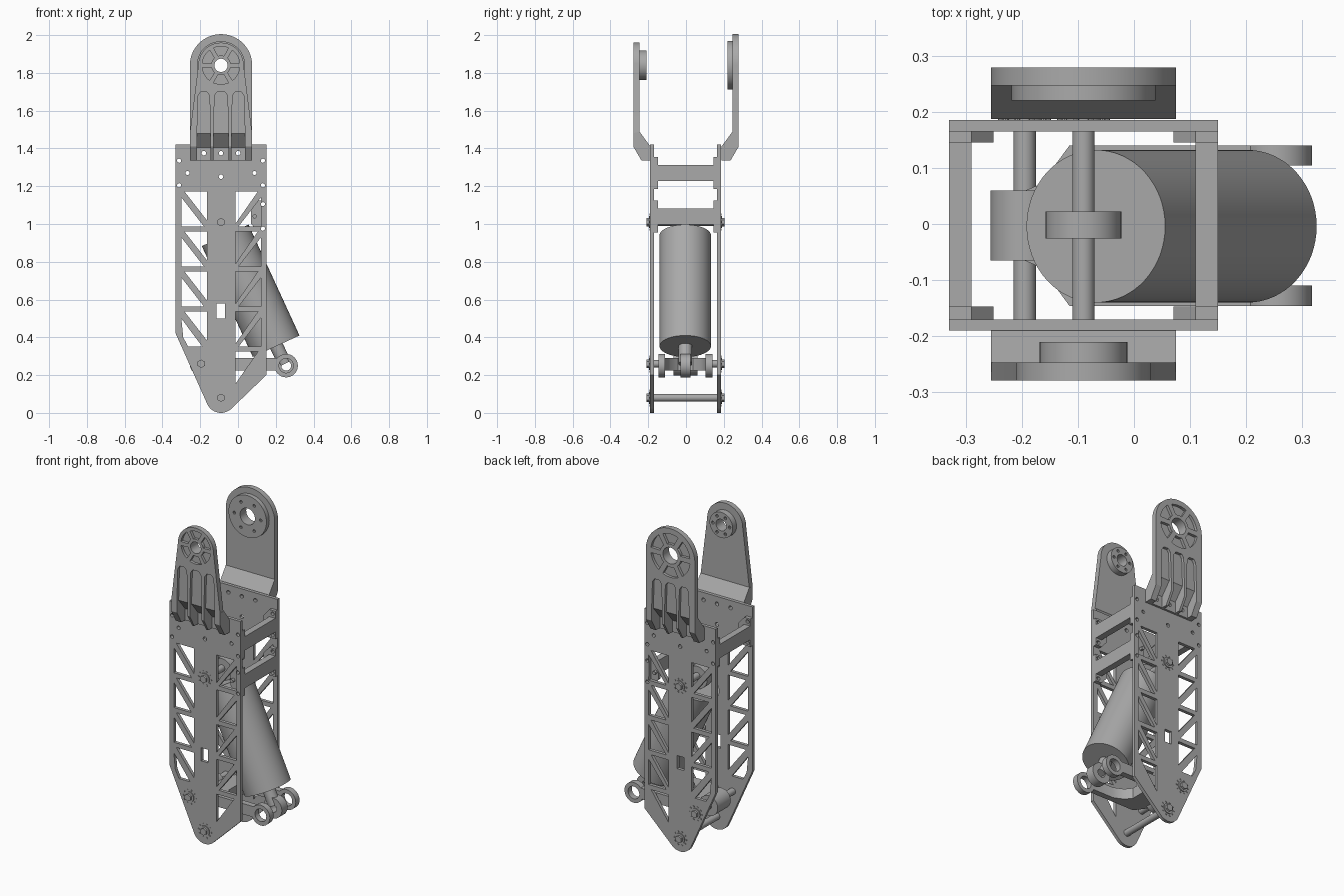
import bpy, bmesh, math
from mathutils import Matrix, Vector

if "Cube" in bpy.data.objects:
    bpy.data.objects.remove(bpy.data.objects["Cube"])

grey = bpy.data.materials.new("machined grey")
grey.use_nodes = True
grey.diffuse_color = (0.4, 0.4, 0.4, 1)
grey.node_tree.nodes["Principled BSDF"].inputs["Base Color"].default_value = (0.4, 0.4, 0.4, 1)

# Local XY profile plane turned so that its normal lies on the named axis
TURN = {
    "x": Matrix(((0, 0, 1), (1, 0, 0), (0, 1, 0))).to_4x4(),
    "y": Matrix(((1, 0, 0), (0, 0, -1), (0, 1, 0))).to_4x4(),
    "z": Matrix.Identity(4),
}


def finish(name, mesh):
    mesh.name = name
    mesh.materials.clear()
    mesh.materials.append(grey)
    mesh.shade_smooth()
    mesh.set_sharp_from_angle(angle=math.radians(30))
    obj = bpy.data.objects.new(name, mesh)
    bpy.context.collection.objects.link(obj)
    return obj


def plate(name, loops, axis, lo, hi):
    """Extrude an outline (first loop) with holes (other loops)."""
    lo, hi = min(lo, hi), max(lo, hi)
    curve = bpy.data.curves.new(name, "CURVE")
    curve.dimensions = "2D"
    curve.fill_mode = "BOTH"
    curve.extrude = (hi - lo) / 2
    for loop in loops:
        spline = curve.splines.new("POLY")
        spline.points.add(len(loop) - 1)
        for point, (u, v) in zip(spline.points, loop):
            point.co = (u, v, 0, 1)
        spline.use_cyclic_u = True
    temp = bpy.data.objects.new(name, curve)
    bpy.context.collection.objects.link(temp)
    deps = bpy.context.evaluated_depsgraph_get()
    mesh = bpy.data.meshes.new_from_object(temp.evaluated_get(deps))
    bpy.data.objects.remove(temp)
    bpy.data.curves.remove(curve)
    shift = Vector([(lo + hi) / 2 if a == axis else 0 for a in "xyz"])
    mesh.transform(Matrix.Translation(shift) @ TURN[axis])
    bm = bmesh.new()
    bm.from_mesh(mesh)
    bmesh.ops.remove_doubles(bm, verts=bm.verts, dist=0.00001)
    bmesh.ops.recalc_face_normals(bm, faces=bm.faces)
    bm.to_mesh(mesh)
    bm.free()
    return finish(name, mesh)


def rod(name, start, end, radius, sides=32):
    start, end = Vector(start), Vector(end)
    axis = end - start
    bm = bmesh.new()
    bmesh.ops.create_cone(bm, cap_ends=True, segments=sides, radius1=radius, radius2=radius,
                          depth=axis.length,
                          matrix=Matrix.Translation((start + end) / 2)
                          @ axis.to_track_quat("Z", "Y").to_matrix().to_4x4())
    mesh = bpy.data.meshes.new(name)
    bm.to_mesh(mesh)
    bm.free()
    return finish(name, mesh)


def arc(x, z, r, a0=0, a1=360, n=32):
    span = n if a1 - a0 == 360 else n - 1
    return [(x + r * math.cos(math.radians(a0 + (a1 - a0) * i / span)),
             z + r * math.sin(math.radians(a0 + (a1 - a0) * i / span))) for i in range(n)]


def rect(u0, u1, v0, v1):
    return [(u0, v0), (u1, v0), (u1, v1), (u0, v1)]


CX = -0.09                      # centre line of the arm
HUB = 1.84                      # height of the upper joint
CHANNELS = [(-0.217, -0.145), (-0.13, -0.05), (-0.035, 0.037)]
PIVOTS = [(CX, 1.01), (-0.195, 0.26), (CX, 0.08)]
bracket_holes = [arc((a + b) / 2, 1.375, 0.012, n=12) for a, b in CHANNELS]

# Side plates with truss windows
outline = [(0.15, 1.42), (-0.33, 1.42), (-0.33, 0.42)]
outline += arc(CX, 0.08, 0.08, 205, 318, 14) + [(0.15, 0.2)]
holes = bracket_holes + [rect(-0.115, -0.07, 0.5, 0.58), arc(CX, 1.25, 0.012, n=12)]
gap = 0.032
for near, far, d, rows in ((-0.165, -0.3, -gap, 4), (-0.012, 0.122, gap, 5)):
    for i in range(rows):
        top = 1.173 - 0.212 * i
        low = top - 0.185
        if d > 0:
            holes.append([(near, top), (far - d / 2, top), (near, low + gap / 2)])
        else:
            holes.append([(near, top), (far - d / 2, top), (near, low + gap)])
        if i < 3 or (d > 0 and i == 3):
            holes.append([(far, low), (near - 0 + d / 2, low), (far, top - gap)])
holes.append([(-0.3, 0.5), (-0.29, 0.4), (-0.265, 0.352), (-0.19, 0.352)])
for sx, heights in ((-1, [1.27]), (1, [1.27, 1.04])):
    for h in heights:
        for off, dz in ((0.222, 0.065), (0.178, 0), (0.222, -0.065)):
            holes.append(arc(CX + sx * off, h + dz, 0.011, n=12))
for side, lo, hi in (("front", -0.19, -0.17), ("back", 0.165, 0.185)):
    plate(side + "_side_plate", [outline] + holes, "y", lo, hi)

# Cross bars with bolted end flanges
for name, sx, h in (("left_upper", 1, 1.27), ("right_upper", -1, 1.27), ("left_lower", 1, 1.04)):
    edge = CX + sx * 0.24
    plate(name + "_cross_bar", [rect(edge - sx * 0.04, edge, h - 0.042, h + 0.042)], "y", -0.17, 0.165)
    inner = CX + sx * 0.16
    flange = [(edge, h - 0.085), (edge, h + 0.085), (edge - sx * 0.04, h + 0.085),
              (inner, h + 0.04), (inner, h - 0.04), (edge - sx * 0.04, h - 0.085)]
    bolts = [arc(CX + sx * off, h + dz, 0.011, n=12)
             for off, dz in ((0.222, 0.065), (0.178, 0), (0.222, -0.065))]
    for lo, hi in ((-0.17, -0.147), (0.145, 0.165)):
        plate(name + "_flange", [flange] + bolts, "y", lo, hi)

# Pivot rods, washers, nuts and the small screws around them
for x, z in PIVOTS:
    rod("pivot_rod", (x, -0.195, z), (x, 0.19, z), 0.02)
    for s, face in ((-1, -0.19), (1, 0.185)):
        rod("pivot_washer", (x, face, z), (x, face + s * 0.006, z), 0.032)
        rod("pivot_nut", (x, face, z), (x, face + s * 0.018, z), 0.022, 6)
        for px, pz in arc(x, z, 0.042, n=10):
            rod("pivot_screw", (px, face, pz), (px, face + s * 0.003, pz), 0.005, 8)


# Upper brackets: bent sheet, raised ribs, spoked hub and inner boss
def bracket(side, s, r, top_z, hole, sector, boss_r, boss_y):
    shoulder = arc(CX, HUB, r, 0, 180, 40)
    left, right = CX - 0.165, CX + 0.165
    comb = [(left, 1.48)]
    for a, b in CHANNELS:
        comb += [(a, 1.48), (a + 0.006, top_z - 0.02), (a + 0.02, top_z),
                 (b - 0.02, top_z), (b - 0.006, top_z - 0.02), (b, 1.48)]
    comb += [(right, 1.48)]
    centre = arc(CX, HUB, hole)
    pockets = []
    for k in range(6):
        a = 60 * k
        pockets.append(arc(CX, HUB, sector[1], a + 7, a + 53, 10)
                       + arc(CX, HUB, sector[0], a + 12, a + 48, 8)[::-1])
    plate(side + "_bracket_ribs", [comb + shoulder, centre] + pockets, "y", s * 0.262, s * 0.279)
    plate(side + "_bracket_sheet", [[(left, 1.48), (right, 1.48)] + shoulder, centre],
          "y", s * 0.247, s * 0.262)
    bend = [(0.247, 1.49), (0.188, 1.41), (0.2, 1.405), (0.262, 1.48)]
    plate(side + "_bracket_bend", [[(s * y, z) for y, z in bend]], "x", left, right)
    plate(side + "_bracket_foot", [rect(left, right, 1.335, 1.41)] + bracket_holes,
          "y", s * 0.187, s * 0.2)
    rib = [(0.279, 1.48), (0.279, 1.41), (0.235, 1.335), (0.188, 1.335), (0.188, 1.41), (0.247, 1.49)]
    bounds = [left] + [x for pair in CHANNELS for x in pair] + [right]
    for a, b in zip(bounds[::2], bounds[1::2]):
        plate(side + "_bracket_lower_rib", [[(s * y, z) for y, z in rib]], "x", a, b)
    bolts = [arc(x, z, 0.009, n=10) for x, z in arc(CX, HUB, (boss_r + hole) / 2, n=6)]
    plate(side + "_joint_boss", [arc(CX, HUB, boss_r, n=48), centre] + bolts,
          "y", s * boss_y, s * 0.247)


bracket("front", -1, 0.12, 1.7, 0.035, (0.052, 0.1), 0.078, 0.21)
bracket("back", 1, 0.165, 1.67, 0.05, (0.07, 0.132), 0.128, 0.22)

# Leaning actuator: body, piston rod and end eyes
END = (0.255, 0.25)
rod("actuator_body", (-0.068, -0.004, 0.94), (0.202, -0.004, 0.353), 0.136, 64)
rod("piston_rod", (0.2, -0.003, 0.36), (0.249, -0.003, 0.26), 0.036)
plate("upper_eye", [arc(CX, 1.0, 0.068)], "y", -0.026, 0.022)
plate("lower_eye", [arc(*END, 0.062), arc(*END, 0.026)], "y", -0.03, 0.025)

# Forked crank link
rod("link_hub", (-0.195, -0.065, 0.26), (-0.195, 0.06, 0.26), 0.061, 40)
half = [(-0.195, 0.062), (-0.165, 0.075), (-0.115, 0.143), (0.21, 0.143),
        (0.21, 0.107), (0.06, 0.107), (0.0, 0.08), (-0.03, 0.04)]
fork = [(x, y - 0.003) for x, y in half] + [(x, -y - 0.003) for x, y in half[::-1]]
plate("link_fork", [fork], "z", 0.225, 0.29)
for lo, hi in ((-0.146, -0.11), (0.104, 0.14)):
    plate("link_eye", [arc(*END, 0.062), arc(*END, 0.038)], "y", lo, hi)
